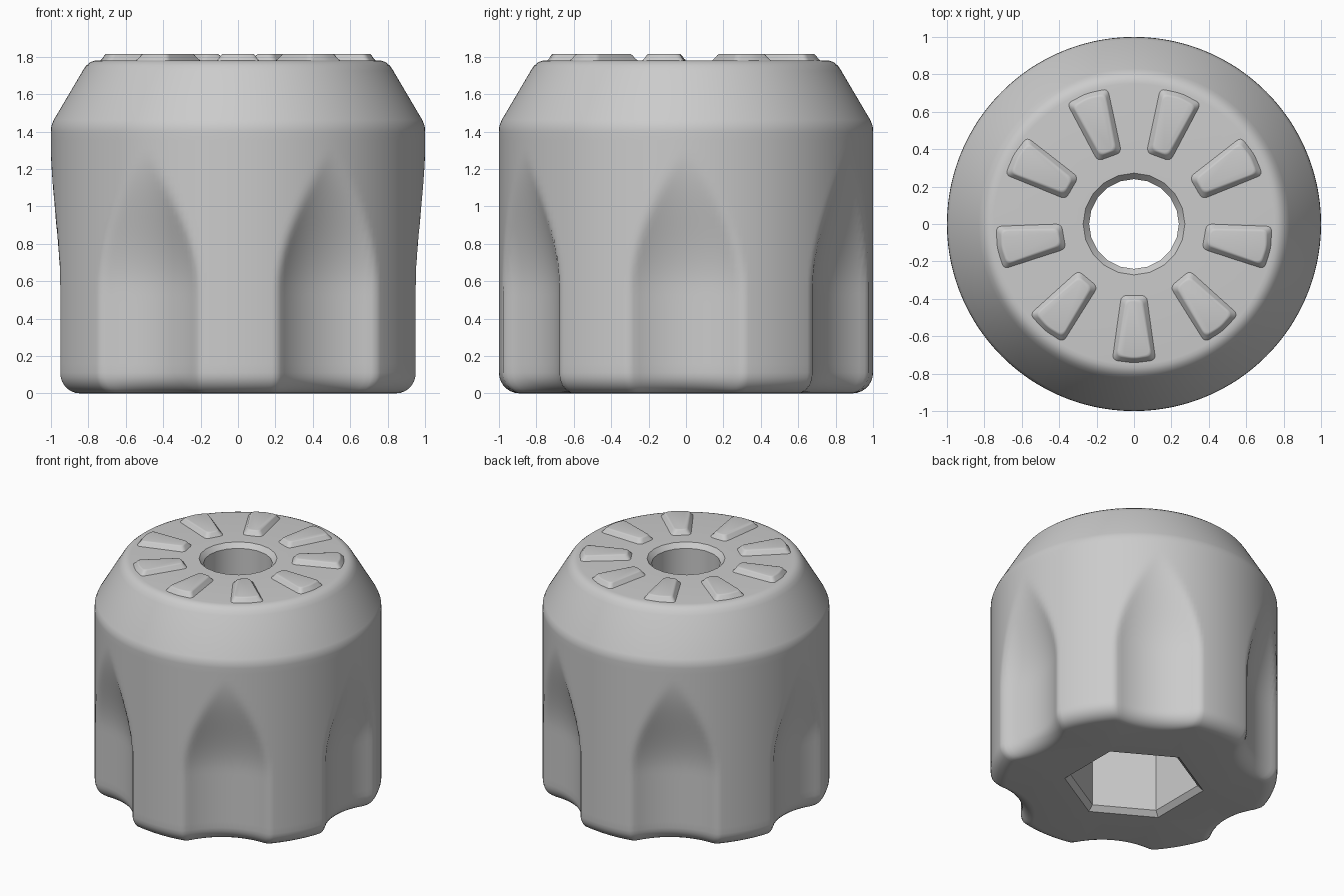
import bpy
import bmesh
import math
from mathutils import Matrix, Vector

cube = bpy.data.objects.get("Cube")
if cube:
    bpy.data.objects.remove(cube, do_unlink=True)

grey = bpy.data.materials.new("plain grey")
grey.use_nodes = True
colour = (0.6, 0.6, 0.6, 1)
grey.diffuse_color = colour
grey.node_tree.nodes["Principled BSDF"].inputs["Base Color"].default_value = colour

SEGMENTS = 240
TOP = 1.78
FILLET = 0.11
SOCKET_TOP = 0.9


def finish(bm, name, angle=35):
    bmesh.ops.recalc_face_normals(bm, faces=bm.faces[:])
    mesh = bpy.data.meshes.new(name)
    bm.to_mesh(mesh)
    bm.free()
    mesh.materials.append(grey)
    obj = bpy.data.objects.new(name, mesh)
    bpy.context.collection.objects.link(obj)
    bpy.ops.object.select_all(action="DESELECT")
    obj.select_set(True)
    bpy.context.view_layer.objects.active = obj
    bpy.ops.object.shade_smooth_by_angle(angle=math.radians(angle))
    return obj


def wall_radius(angle, z):
    """Outer wall: a cylinder with six finger grooves that fade out upwards."""
    t = min(1, max(0, (1.3 - z) / 0.75))
    middle = 1.0 - 0.13 * t * t * (3 - 2 * t)
    groove = 0.578
    centre = middle + groove
    step = math.pi / 3
    a = (angle + step / 2) % step - step / 2
    inside = groove ** 2 - (centre * math.sin(a)) ** 2
    if inside <= 0 or t == 0:
        return 1.0
    cut = centre * math.cos(a) - math.sqrt(inside)
    k = 0.02
    blend = max(k - abs(1 - cut), 0) / k
    return min(1.0, cut) - blend * blend * k / 4 * t


def ring(bm, count, radius, z, turn=0.0):
    verts = []
    for i in range(count):
        a = turn + 2 * math.pi * i / count
        r = radius(a) if callable(radius) else radius
        verts.append(bm.verts.new((r * math.cos(a), r * math.sin(a), z)))
    return verts


def skin(bm, rings):
    for low, high in zip(rings, rings[1:]):
        n = len(low)
        for i in range(n):
            j = (i + 1) % n
            bm.faces.new((low[i], low[j], high[j], high[i]))


def fill_between(bm, outer, inner):
    edges = []
    for loop in (outer, inner):
        for i, v in enumerate(loop):
            w = loop[(i + 1) % len(loop)]
            edges.append(bm.edges.get((v, w)) or bm.edges.new((v, w)))
    bmesh.ops.triangle_fill(bm, edges=edges, use_beauty=True, use_dissolve=False)


# Knob body: rounded foot, grooved wall, sloping shoulder
bm = bmesh.new()
rings = []
for k in range(8):
    a = math.pi / 2 * k / 7
    z, inset = FILLET * (1 - math.cos(a)), FILLET * (1 - math.sin(a))
    rings.append(ring(bm, SEGMENTS, lambda t: wall_radius(t, z) - inset, z))
for k in range(1, 29):
    z = FILLET + (1.4 - FILLET) * k / 28
    rings.append(ring(bm, SEGMENTS, lambda t: wall_radius(t, z), z))
for r, z in ((0.998, 1.43), (0.985, 1.462), (0.83, 1.725), (0.812, 1.752),
             (0.79, 1.77), (0.77, 1.778), (0.75, TOP)):
    rings.append(ring(bm, SEGMENTS, r, z))
skin(bm, rings)

# Round hole through the top, with a chamfered rim
hole = [ring(bm, 20, r, z) for r, z in
        ((0.272, TOP), (0.24, TOP - 0.035), (0.24, SOCKET_TOP))]
skin(bm, hole)

# Hexagonal socket underneath, with a chamfered rim
socket = [ring(bm, 6, r, z, math.pi / 6) for r, z in
          ((0.49, 0), (0.45, 0.036), (0.45, SOCKET_TOP))]
skin(bm, socket)

fill_between(bm, rings[-1], hole[0])
fill_between(bm, rings[0], socket[0])
fill_between(bm, socket[-1], hole[-1])
finish(bm, "knob_body")


# Nine raised tapered pads around the top
def rounded_outline(corners, radius, steps=4):
    points = []
    for i, p in enumerate(corners):
        back = (corners[i - 1] - p).normalized()
        ahead = (corners[(i + 1) % len(corners)] - p).normalized()
        start, end = p + back * radius, p + ahead * radius
        for s in range(steps + 1):
            t = s / steps
            points.append(start * (1 - t) ** 2 + p * 2 * t * (1 - t) + end * t * t)
    return points


def pad_layer(bm, inset, z):
    inner, outer = 0.38 + inset, 0.745 - inset
    narrow, wide = 0.07 - inset, 0.118 - inset
    corners = [Vector((inner, -narrow)), Vector((outer - 0.015, -wide)),
               Vector((outer, 0)), Vector((outer - 0.015, wide)),
               Vector((inner, narrow))]
    return [bm.verts.new((p.x, p.y, z)) for p in rounded_outline(corners, 0.03)]


for n in range(9):
    bm = bmesh.new()
    layers = [pad_layer(bm, inset, TOP + h) for inset, h in
              ((0, -0.004), (0.004, 0.003), (0.011, 0.01),
               (0.022, 0.028), (0.027, 0.033), (0.034, 0.035))]
    skin(bm, layers)
    bm.faces.new(layers[-1])
    turn = -math.pi / 2 + 2 * math.pi * n / 9
    bmesh.ops.transform(bm, matrix=Matrix.Rotation(turn, 4, "Z"), verts=bm.verts[:])
    finish(bm, f"top_pad_{n + 1}", 50)
